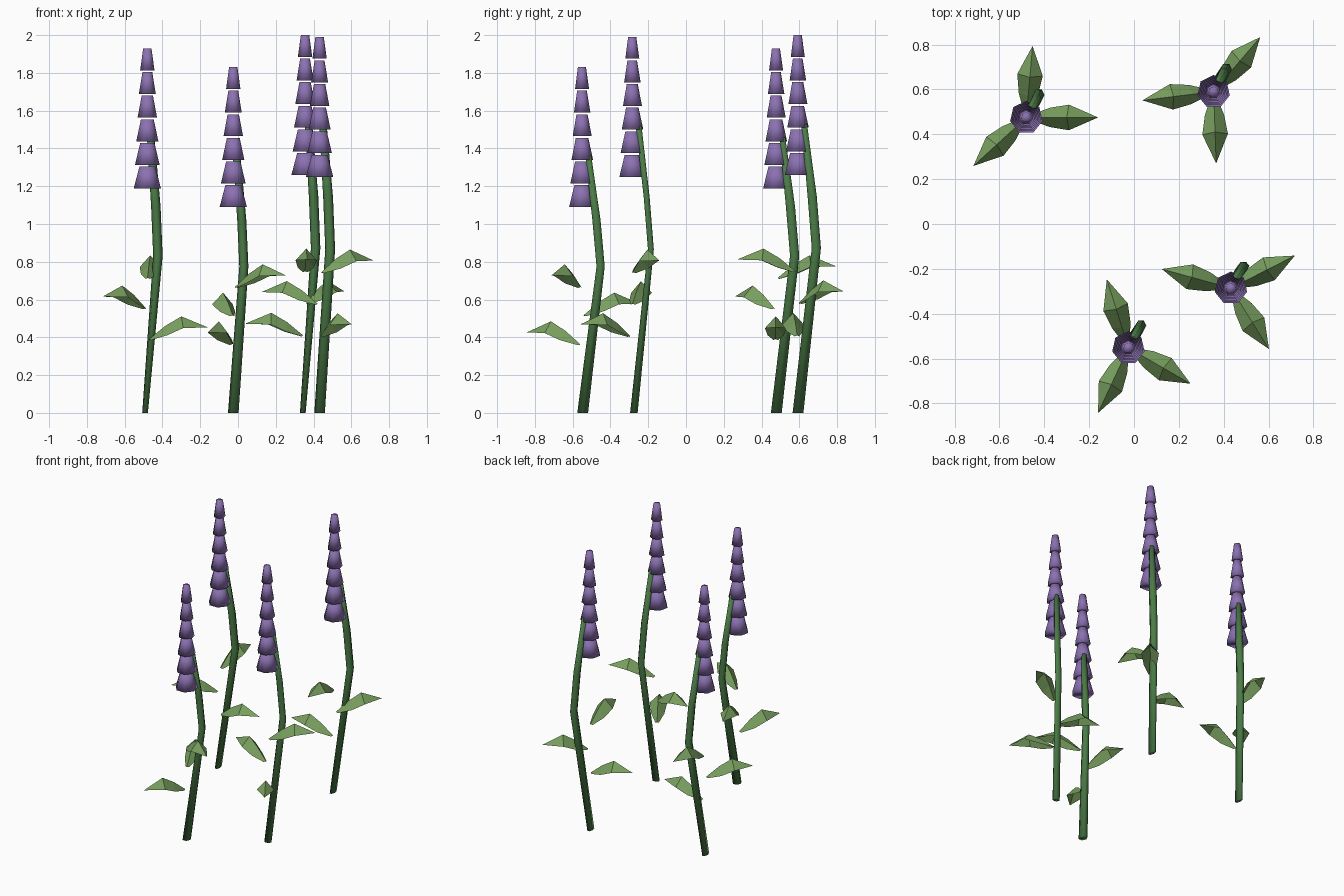
import bpy, bmesh, math
from mathutils import Vector, Matrix

cube = bpy.data.objects.get("Cube")
if cube:
    bpy.data.objects.remove(cube)


def material(name, rgb):
    mat = bpy.data.materials.new(name)
    mat.use_nodes = True
    mat.diffuse_color = (*rgb, 1)
    mat.node_tree.nodes["Principled BSDF"].inputs["Base Color"].default_value = (*rgb, 1)
    return mat


PURPLE = material("petal purple", (0.26, 0.165, 0.44))
STEM = material("stem green", (0.07, 0.20, 0.062))
LEAF = material("leaf green", (0.19, 0.35, 0.115))


def finish(bm, name, mat, smooth):
    bmesh.ops.recalc_face_normals(bm, faces=bm.faces[:])
    for f in bm.faces:
        f.smooth = smooth
    mesh = bpy.data.meshes.new(name)
    bm.to_mesh(mesh)
    bm.free()
    mesh.materials.append(mat)
    obj = bpy.data.objects.new(name, mesh)
    bpy.context.scene.collection.objects.link(obj)
    return obj


def make_stem(name, rings, sides=6):
    """Loft elliptical rings given as (centre, half width x, half width y)."""
    bm = bmesh.new()
    loops = []
    for c, rx, ry in rings:
        angles = [math.tau * i / sides for i in range(sides)]
        loops.append([bm.verts.new((c[0] + rx * math.cos(a), c[1] + ry * math.sin(a), c[2]))
                      for a in angles])
    for low, high in zip(loops, loops[1:]):
        for i in range(sides):
            j = (i + 1) % sides
            bm.faces.new((low[i], low[j], high[j], high[i]))
    bm.faces.new(loops[0][::-1])
    bm.faces.new(loops[-1])
    finish(bm, name, STEM, True)


# Leaf stations: distance out, ridge height, half width, edge height
LEAF_ROWS = [(0.01, 0.0, 0.012, -0.005), (0.095, 0.07, 0.043, 0.02), (0.18, 0.12, 0.057, 0.058)]
LEAF_TIP = (0.32, 0, 0.062)


def make_leaf(name, origin, angle):
    """Folded leaf with a raised ridge, drooping edges and a pointed tip."""
    bm = bmesh.new()
    rows = []
    for r, ridge, w, edge in LEAF_ROWS:
        rows.append([bm.verts.new(p) for p in
                     ((r + 0.01, -w, edge), (r, 0, ridge), (r + 0.01, w, edge))])
    tip = bm.verts.new(LEAF_TIP)
    for a, b in zip(rows, rows[1:]):
        for i in range(2):
            bm.faces.new((a[i], b[i], b[i + 1], a[i + 1]))
    for i in range(2):
        bm.faces.new((rows[-1][i], tip, rows[-1][i + 1]))
    bm.transform(Matrix.Translation(origin) @ Matrix.Rotation(math.radians(angle), 4, 'Z'))
    obj = finish(bm, name, LEAF, False)
    if obj.data.polygons[0].normal.z < 0:
        obj.data.flip_normals()


def make_blossom(name, x, y, z, radius):
    """Closed tapered bell, smooth shaded."""
    bm = bmesh.new()
    height = 0.116
    bmesh.ops.create_cone(bm, cap_ends=True, segments=7, radius1=radius, radius2=radius * 0.58,
                          depth=height, matrix=Matrix.Translation((x, y, z + height / 2)))
    finish(bm, name, PURPLE, True)


# Plant: position, spike start height, first leaf angle, stem half widths at foot and bend
PLANTS = {
    "back_right": ((-0.48, 0.475), 1.188, 0, (0.015, 0.033), (0.025, 0.028), (-0.012, 0.003)),
    "back_left": ((0.355, 0.59), 1.26, 187, (0.015, 0.033), (0.025, 0.028), (-0.012, 0.003)),
    "front_right": ((-0.025, -0.552), 1.09, 245, (0.028, 0.033), (0.024, 0.025), (0, 0.005)),
    "front_left": ((0.432, -0.286), 1.25, 302, (0.028, 0.023), (0.026, 0.018), (0, 0.01)),
}

for label, ((x, y), start, turn, foot, bend, shift) in PLANTS.items():
    top = start + 0.27
    # Bent stem
    make_stem(label + "_stem", [
        (Vector((x + shift[0], y + shift[1], 0)), *foot),
        (Vector((x + 0.056, y + 0.1, top * 0.57)), *bend),
        (Vector((x + 0.045, y + 0.078, top * 0.75)), bend[0], bend[1]),
        (Vector((x + 0.018, y + 0.035, top)), 0.02, 0.018),
    ])
    # Leaves spiralling up the stem
    for i, share in enumerate((0.268, 0.38, 0.49)):
        make_leaf(f"{label}_leaf_{i + 1}", Vector((x, y, top * share)), turn - 137.5 * i)
    # Spike of shrinking blossoms
    for i in range(6):
        make_blossom(f"{label}_blossom_{i + 1}", x, y, start + 0.125 * i, 0.074 - 0.007 * i)
